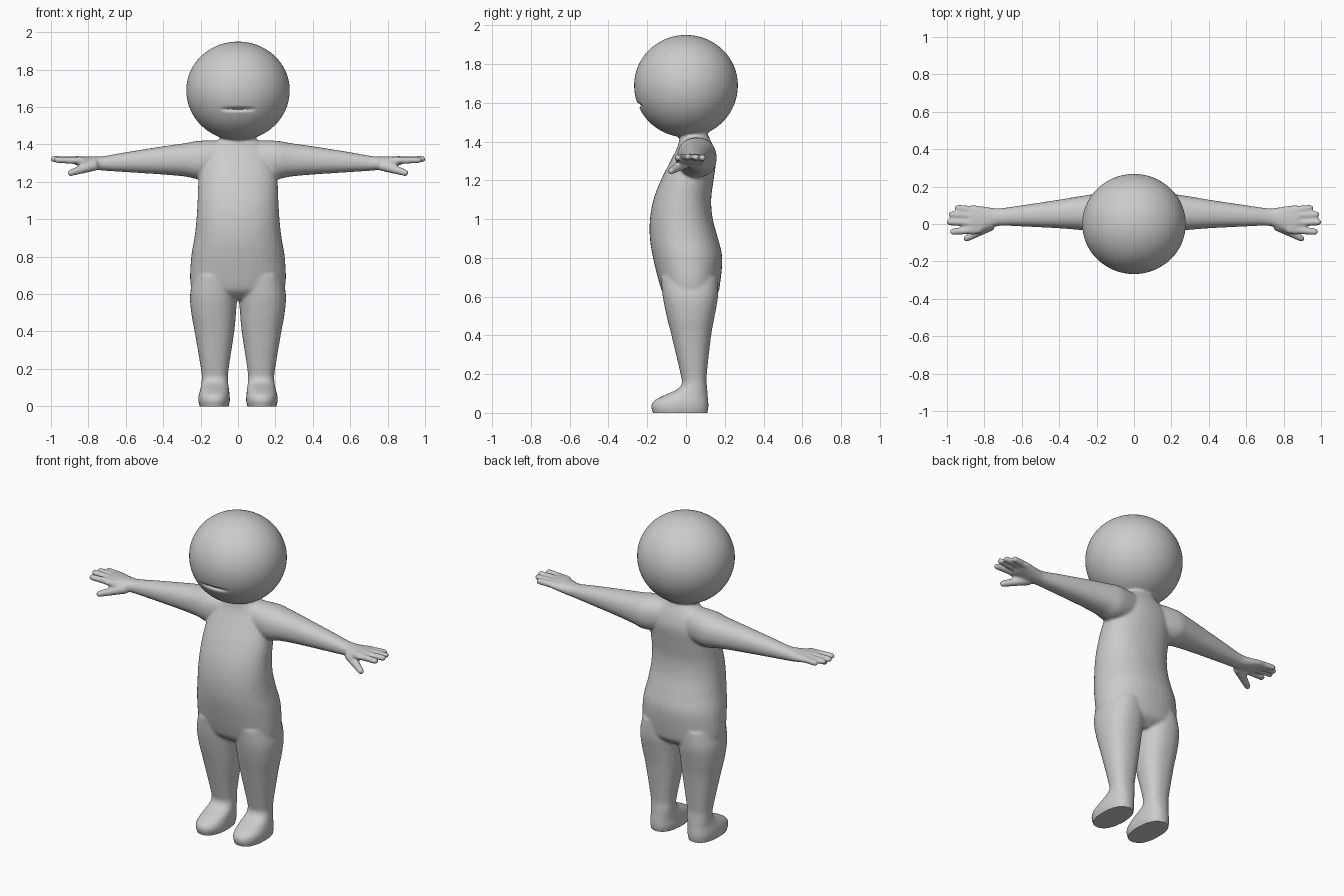
import bpy, bmesh, math
from mathutils import Vector

cube = bpy.data.objects.get("Cube")
if cube:
    bpy.data.objects.remove(cube, do_unlink=True)

skin = bpy.data.materials.new("plain_grey")
skin.use_nodes = True
GREY = (0.6, 0.6, 0.6, 1)
skin.diffuse_color = GREY
skin.node_tree.nodes["Principled BSDF"].inputs["Base Color"].default_value = GREY

bm = bmesh.new()
SIDES = 40


def smooth_rows(rows, steps=5):
    """Catmull-Rom curve through the rows of a profile."""
    rows = [Vector(r) for r in rows]
    pts = [rows[0]] + rows + [rows[-1]]
    out = []
    for a, b, c, d in zip(pts, pts[1:], pts[2:], pts[3:]):
        for i in range(steps):
            t = i / steps
            out.append(b + 0.5 * t * ((c - a) + t * ((2 * a - 5 * b + 4 * c - d)
                                                     + t * (3 * (b - c) + d - a))))
    return out + [rows[-1]]


def loft(rows, place, power=2.2):
    """Rows are (station, u min, u max, v min, v max)."""
    rings = []
    for s, u0, u1, v0, v1 in smooth_rows(rows):
        ring = []
        for k in range(SIDES):
            a = math.tau * k / SIDES
            c, n = math.cos(a), math.sin(a)
            u = math.copysign(abs(c) ** (2 / power), c)
            v = math.copysign(abs(n) ** (2 / power), n)
            ring.append(bm.verts.new(place(s, (u0 + u1 + u * (u1 - u0)) / 2,
                                           (v0 + v1 + v * (v1 - v0)) / 2)))
        rings.append(ring)
    faces = [bm.faces.new(rings[0][::-1]), bm.faces.new(rings[-1])]
    for lo, hi in zip(rings, rings[1:]):
        for k in range(SIDES):
            j = (k + 1) % SIDES
            faces.append(bm.faces.new((lo[k], lo[j], hi[j], hi[k])))
    bmesh.ops.recalc_face_normals(bm, faces=faces)


def finger(start, end, r0, r1):
    """Round-ended tapered rod."""
    start, end = Vector(start), Vector(end)
    axis = (end - start).normalized()
    length = (end - start).length - r1
    side = axis.cross(Vector((0, 0, 1))).normalized()
    up = side.cross(axis)
    rows = [(0, r0), (length * 0.5, (r0 + r1) / 2), (length, r1),
            (length + r1 * 0.6, r1 * 0.8), (length + r1, r1 * 0.2)]
    loft([(s, -r, r, -r, r) for s, r in rows],
         lambda s, u, v: start + axis * s + side * u + up * v, 2)


# torso and neck
torso = [(0.57, 0.15, -0.06, 0.11), (0.61, 0.225, -0.112, 0.16),
         (0.66, 0.255, -0.135, 0.175), (0.8, 0.25, -0.17, 0.187),
         (0.9, 0.233, -0.186, 0.165), (1.0, 0.222, -0.186, 0.138),
         (1.1, 0.216, -0.168, 0.13), (1.2, 0.212, -0.13, 0.142),
         (1.3, 0.2, -0.08, 0.155), (1.37, 0.17, -0.045, 0.142),
         (1.42, 0.11, -0.032, 0.12), (1.45, 0.085, -0.03, 0.11),
         (1.52, 0.1, -0.05, 0.11)]
loft([(z, -w, w, f, b) for z, w, f, b in torso], lambda s, u, v: (u, v, s))

# head
top, wide = 1.95, 0.277
head = bmesh.ops.create_uvsphere(bm, u_segments=64, v_segments=48, radius=1)["verts"]
for v in head:
    v.co = (v.co.x * wide, v.co.y * 0.268, 1.69 + v.co.z * (0.26 if v.co.z > 0 else 0.268))

leg = [(0, 0.05, 0.207, -0.17, 0.112), (0.03, 0.043, 0.212, -0.18, 0.116),
       (0.06, 0.045, 0.21, -0.168, 0.115), (0.09, 0.048, 0.202, -0.115, 0.112),
       (0.12, 0.052, 0.196, -0.048, 0.11), (0.15, 0.053, 0.194, -0.022, 0.107),
       (0.2, 0.05, 0.198, -0.028, 0.107), (0.4, 0.02, 0.232, -0.075, 0.13),
       (0.5, 0.011, 0.25, -0.1, 0.148), (0.6, 0.004, 0.256, -0.12, 0.165),
       (0.7, 0.01, 0.235, -0.13, 0.165)]
arm = [(0.05, -0.03, 0.13, 1.24, 1.42), (0.2, -0.045, 0.157, 1.215, 1.42),
       (0.28, -0.033, 0.15, 1.228, 1.407), (0.4, -0.023, 0.13, 1.239, 1.39),
       (0.6, -0.013, 0.1, 1.252, 1.358), (0.72, -0.01, 0.084, 1.26, 1.337),
       (0.78, -0.03, 0.09, 1.268, 1.335), (0.83, -0.052, 0.098, 1.28, 1.336),
       (0.87, -0.058, 0.1, 1.291, 1.337), (0.885, -0.05, 0.092, 1.3, 1.33)]
fingers = [((0.82, -0.03, 1.312), (0.986, -0.043, 1.318)),
           ((0.82, 0.005, 1.314), (1.003, 0.01, 1.322)),
           ((0.82, 0.04, 1.314), (0.993, 0.053, 1.32)),
           ((0.82, 0.07, 1.312), (0.96, 0.089, 1.316))]

# legs with feet, arms, hands
for m in (1, -1):
    loft(leg, lambda s, u, v: (u * m, v, s), 2.3)
    loft(arm, lambda s, u, v: (s * m, u, v))
    for a, b in fingers:
        finger((a[0] * m, *a[1:]), (b[0] * m, *b[1:]), 0.021, 0.017)
    finger((0.76 * m, -0.005, 1.29), (0.91 * m, -0.085, 1.243), 0.03, 0.018)

mesh = bpy.data.meshes.new("body")
bm.to_mesh(mesh)
bm.free()
body = bpy.data.objects.new("body", mesh)
bpy.context.collection.objects.link(body)
bpy.context.view_layer.objects.active = body
body.select_set(True)

# fuse everything into one soft skin
remesh = body.modifiers.new("fuse", 'REMESH')
remesh.mode = 'VOXEL'
remesh.voxel_size = 0.007
soften = body.modifiers.new("soften", 'SMOOTH')
soften.factor = 0.5
soften.iterations = 12
for name in ("fuse", "soften"):
    bpy.ops.object.modifier_apply(modifier=name)

# mouth crease and flat soles
for v in body.data.vertices:
    x, y, z = v.co
    if y < -0.12 and abs(x) < 0.1 and z > 1.5:
        v.co.y += 0.016 * (1 - (x / 0.1) ** 2) * math.exp(-((z - 1.588) / 0.009) ** 2)
    if z < 0.008:
        v.co.z = 0

body.data.materials.clear()
body.data.materials.append(skin)
for p in body.data.polygons:
    p.material_index = 0
bpy.ops.object.shade_smooth_by_angle(angle=math.radians(50))
